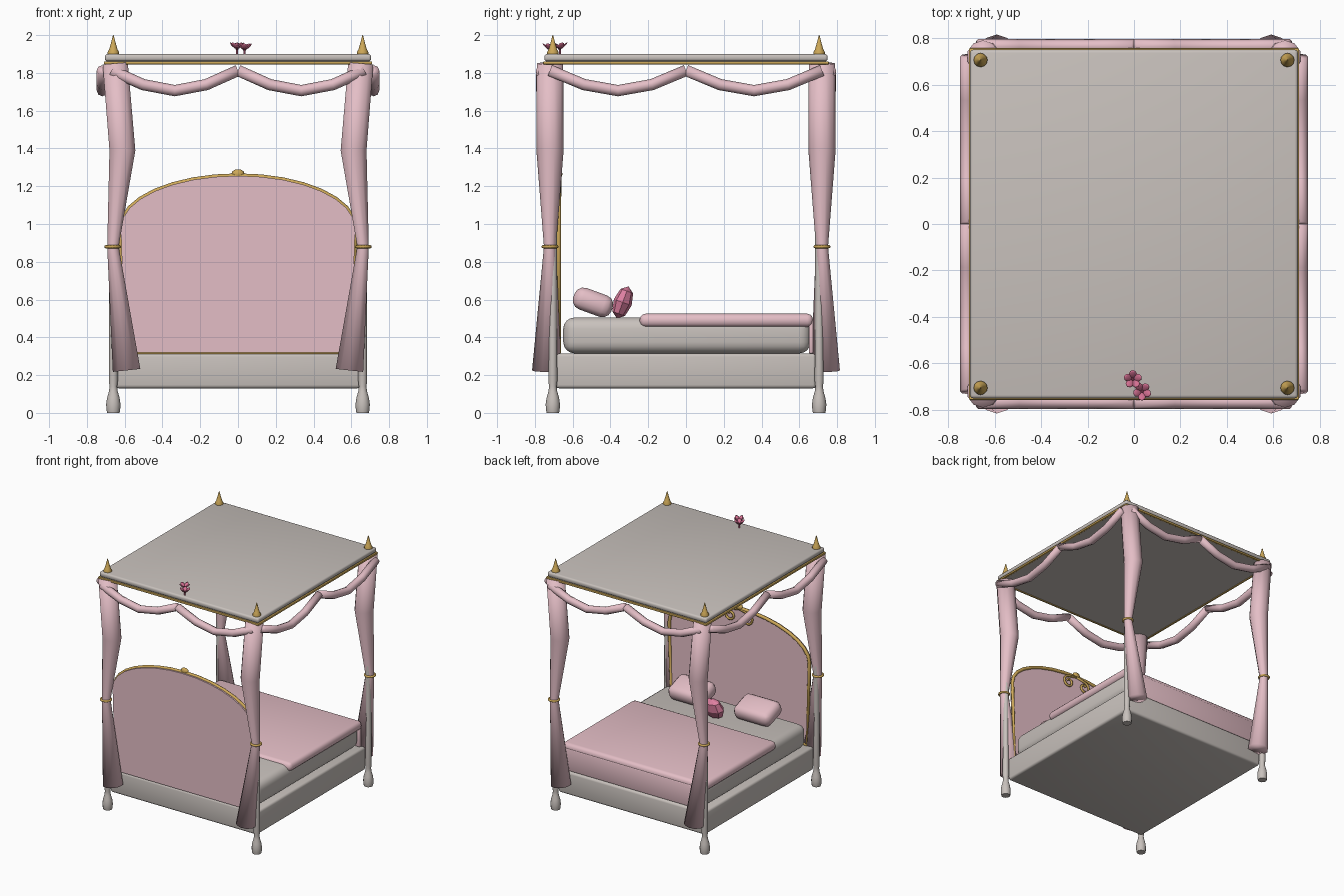
import bpy, bmesh, math
from mathutils import Vector, Matrix

if "Cube" in bpy.data.objects:
    bpy.data.objects.remove(bpy.data.objects["Cube"])


def material(name, rgb):
    m = bpy.data.materials.new(name)
    lin = [((c / 255 + 0.055) / 1.055) ** 2.4 for c in rgb]
    m.diffuse_color = (*lin, 1)
    m.use_nodes = True
    m.node_tree.nodes["Principled BSDF"].inputs["Base Color"].default_value = m.diffuse_color
    return m


CREAM = material("cream paint", (200, 193, 188))
PINK = material("soft pink fabric", (228, 190, 198))
GOLD = material("gold", (205, 168, 88))
ROSE = material("rose cushion", (226, 130, 164))
PETAL = material("flower petal", (212, 112, 146))
DARK = material("flower centre", (110, 50, 70))


def finish(name, bm, mat, smooth=None):
    bmesh.ops.recalc_face_normals(bm, faces=bm.faces)
    me = bpy.data.meshes.new(name)
    bm.to_mesh(me)
    bm.free()
    me.materials.append(mat)
    ob = bpy.data.objects.new(name, me)
    bpy.context.collection.objects.link(ob)
    if smooth:
        bpy.ops.object.select_all(action='DESELECT')
        ob.select_set(True)
        bpy.context.view_layer.objects.active = ob
        if smooth >= 180:
            bpy.ops.object.shade_smooth()
        else:
            bpy.ops.object.shade_smooth_by_angle(angle=math.radians(smooth))
    return ob


def box(name, lo, hi, mat, bevel=0.0, seg=3, rot=None):
    lo, hi = Vector(lo), Vector(hi)
    bm = bmesh.new()
    bmesh.ops.create_cube(bm, size=1)
    bmesh.ops.scale(bm, vec=hi - lo, verts=bm.verts)
    if bevel:
        bmesh.ops.bevel(bm, geom=bm.edges[:], offset=bevel, segments=seg, profile=0.5, affect='EDGES')
    if rot:
        bmesh.ops.rotate(bm, matrix=rot, verts=bm.verts)
    bmesh.ops.translate(bm, vec=(lo + hi) / 2, verts=bm.verts)
    return finish(name, bm, mat, 50 if bevel else None)


def tube(name, path, radii, normal, mat, sides=10, closed=False, smooth=180):
    """Round tube along a path lying in the plane with the given normal."""
    bm = bmesh.new()
    pts, n = [Vector(p) for p in path], Vector(normal)
    k, rings = len(pts), []
    for i, p in enumerate(pts):
        a = pts[(i - 1) % k] if closed else pts[max(i - 1, 0)]
        b = pts[(i + 1) % k] if closed else pts[min(i + 1, k - 1)]
        side = n.cross((b - a).normalized()).normalized()
        r = radii[i] if isinstance(radii, (list, tuple)) else radii
        rings.append([bm.verts.new(p + r * (math.cos(t) * n + math.sin(t) * side))
                      for t in (2 * math.pi * j / sides for j in range(sides))])
    for i in range(k if closed else k - 1):
        A, B = rings[i], rings[(i + 1) % k]
        for j in range(sides):
            bm.faces.new((A[j], A[(j + 1) % sides], B[(j + 1) % sides], B[j]))
    if not closed:
        bm.faces.new(rings[0])
        bm.faces.new(rings[-1])
    return finish(name, bm, mat, smooth)


def lathe(name, profile, x, y, mat, sides=12):
    path = [(x, y, z) for r, z in profile]
    return tube(name, path, [r for r, z in profile], (1, 0, 0), mat, sides, smooth=50)


def ball(name, loc, scale, mat, u=10, v=6, rot=None, smooth=180):
    bm = bmesh.new()
    bmesh.ops.create_uvsphere(bm, u_segments=u, v_segments=v, radius=1)
    bmesh.ops.scale(bm, vec=scale, verts=bm.verts)
    if rot:
        bmesh.ops.rotate(bm, matrix=rot, verts=bm.verts)
    bmesh.ops.translate(bm, vec=loc, verts=bm.verts)
    return finish(name, bm, mat, smooth)


# Bed base, mattress and bedding
box("bed_base", (-.65, -.69, .13), (.65, .69, .315), CREAM, .018)
box("mattress", (-.62, -.65, .315), (.62, .66, .505), CREAM, .06, 4)
box("blanket", (-.635, -.245, .455), (.635, .672, .525), PINK, .03)
box("blanket_foot_drape", (-.62, .65, .315), (.62, .675, .49), PINK, .006, 2)
for s in (-1, 1):
    box("pillow", (s * .29 - .16, -.6, .525), (s * .29 + .16, -.385, .645), PINK, .05, 3,
        Matrix.Rotation(math.radians(-20), 3, 'X'))
ball("accent_cushion", (-.01, -.335, .585), (.09, .05, .09), ROSE, 8, 4,
     Matrix.Rotation(math.radians(-20), 3, 'X'), smooth=None)

# Headboard panel with arched top
arch = [(.62 * math.cos(math.pi * i / 16), .98 + .275 * math.sin(math.pi * i / 16)) for i in range(17)]
outline = [(.60, .32)] + arch + [(-.60, .32)]
bm = bmesh.new()
face = bm.faces.new([bm.verts.new((x, -.70, z)) for x, z in outline])
ext = bmesh.ops.extrude_face_region(bm, geom=[face])
bmesh.ops.translate(bm, vec=(0, .025, 0), verts=[g for g in ext["geom"] if isinstance(g, bmesh.types.BMVert)])
finish("headboard_panel", bm, PINK, 30)
tube("headboard_gold_trim", [(x, -.675, z) for x, z in outline], .013, (0, 1, 0), GOLD, 8, closed=True)

# Gold scroll crest on the headboard
ball("headboard_crest", (0, -.672, 1.265), (.035, .018, .025), GOLD, 8, 6)
for s in (-1, 1):
    scroll = []
    for i in range(17):
        t = i / 16
        a, r = math.pi * (.5 + 2.3 * t), .05 * (1 - .65 * t)
        scroll.append((s * (.075 - r * math.cos(a)), -.668, 1.185 + r * math.sin(a)))
    tube("headboard_scroll", [(0, -.668, 1.25)] + scroll, .009, (0, 1, 0), GOLD, 6)

# Canopy roof and gold rim
box("canopy_roof", (-.705, -.75, 1.862), (.705, .75, 1.9), CREAM, .014)
box("canopy_ceiling", (-.695, -.74, 1.85), (.695, .74, 1.87), CREAM)
for s in (-1, 1):
    box("canopy_rim_end", (-.71, s * .748 - .008, 1.845), (.71, s * .748 + .008, 1.861), GOLD, .004, 2)
    box("canopy_rim_side", (s * .702 - .008, -.755, 1.845), (s * .702 + .008, .755, 1.861), GOLD, .004, 2)

# Corner posts, finials, curtains and ties
post = [(.033, 0), (.036, .015), (.038, .045), (.033, .08), (.023, .115), (.02, .14),
        (.024, .17), (.022, .4), (.02, 1.86)]
finial = [(.03, 1.895), (.03, 1.91), (.022, 1.925), (.012, 1.96), (.002, 2.0)]
for sx in (-1, 1):
    for sy in (-1, 1):
        lathe("corner_post", post, sx * .66, sy * .705, CREAM)
        lathe("finial", finial, sx * .66, sy * .705, GOLD)
        tube("curtain", [(sx * .65, sy * .72, 1.85), (sx * .612, sy * .72, 1.39),
                         (sx * .662, sy * .72, .88), (sx * .59, sy * .738, .225)],
             [.07, .072, .032, .077], (0, 1, 0), PINK, 10)
        ring = [(sx * .664 + .036 * math.cos(a), sy * .72 + .036 * math.sin(a), .88)
                for a in (2 * math.pi * i / 16 for i in range(16))]
        tube("curtain_tie", ring, .009, (0, 0, 1), GOLD, 6, closed=True)

# Draped swags, two per side
drop = [0, .075, .107, .075, 0]
for s in (-1, 1):
    for h in (-1, 1):
        tube("end_swag", [(h * .67 * i / 4, s * .765, 1.813 - drop[i]) for i in range(5)],
             .03, (0, 1, 0), PINK, 8)
        tube("side_swag", [(s * .718, h * .72 * i / 4, 1.813 - drop[i]) for i in range(5)],
             .03, (1, 0, 0), PINK, 8)

# Two blossoms on the canopy
for cx, cy, cz, turn in ((-.005, -.668, 1.925, .3), (.035, -.72, 1.92, .9)):
    for i in range(5):
        a = turn + 2 * math.pi * i / 5
        rot = Matrix.Rotation(a, 3, 'Z') @ Matrix.Rotation(math.radians(-42), 3, 'Y')
        loc = Vector((cx, cy, cz)) + rot @ Vector((.027, 0, 0))
        ball("flower_petal", loc, (.027, .018, .005), PETAL, 8, 4, rot)
    ball("flower_centre", (cx, cy, cz + .004), (.009, .009, .009), DARK, 8, 4)
    lathe("flower_stem", [(.006, 1.895), (.006, cz)], cx, cy, PETAL, 6)
